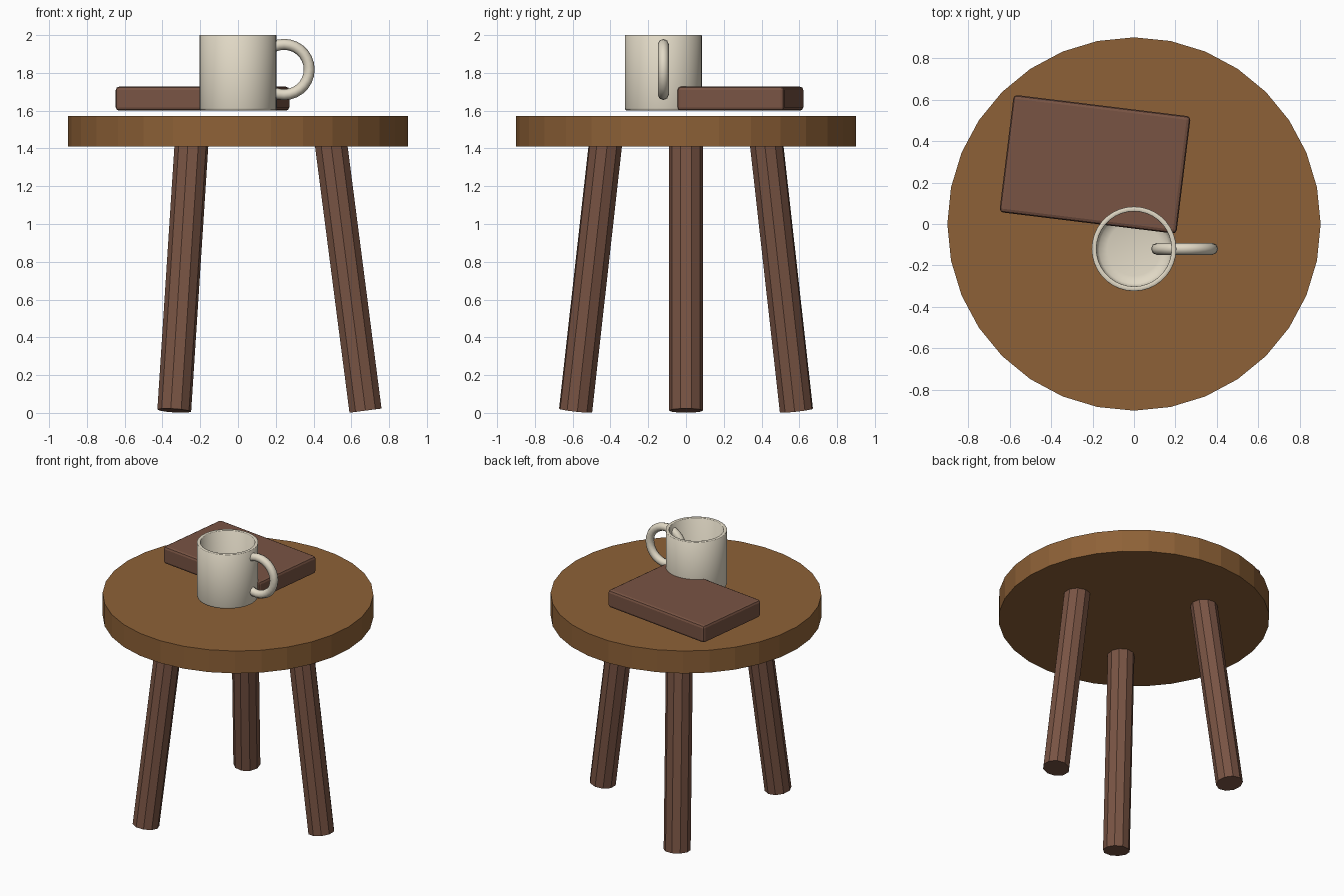
import bpy, bmesh, math
from mathutils import Vector, Matrix

if "Cube" in bpy.data.objects:
    bpy.data.objects.remove(bpy.data.objects["Cube"])


def material(name, rgb):
    m = bpy.data.materials.new(name)
    m.diffuse_color = (*rgb, 1)
    m.use_nodes = True
    m.node_tree.nodes["Principled BSDF"].inputs["Base Color"].default_value = m.diffuse_color
    return m


OAK = material("oak brown", (0.27, 0.12, 0.038))
DARK = material("dark brown", (0.19, 0.088, 0.057))
CREAM = material("cream", (0.75, 0.69, 0.56))


def finish(name, mat, smooth=None):
    ob = bpy.context.object
    ob.name = name
    ob.data.materials.append(mat)
    if smooth:
        bpy.ops.object.shade_smooth_by_angle(angle=math.radians(smooth))
    return ob


# Round table top
bpy.ops.mesh.primitive_cylinder_add(vertices=32, radius=0.9, depth=0.164, location=(0, 0, 1.491))
finish("table_top", OAK)

# Three splayed legs
for i in range(3):
    a = i * math.tau / 3
    d = Vector((math.cos(a), math.sin(a), 0))
    foot = d * 0.675 + Vector((0, 0, 0.012))
    head = d * 0.489 + Vector((0, 0, 1.45))
    tilt = math.atan2(0.186, 1.438)
    bpy.ops.mesh.primitive_cylinder_add(vertices=10, radius=0.09, depth=(head - foot).length)
    leg = finish(f"leg_{i + 1}", DARK)
    leg.matrix_world = (Matrix.Translation((foot + head) / 2)
                        @ Matrix.Rotation(a, 4, 'Z') @ Matrix.Rotation(-tilt, 4, 'Y'))

# Book with softened edges
bpy.ops.mesh.primitive_cube_add(size=1, location=(-0.188, 0.288, 1.6635), rotation=(0, 0, math.radians(-7)))
book = finish("book", DARK)
book.data.transform(Matrix.Diagonal((0.86, 0.57, 0.127, 1)))
bev = book.modifiers.new("soft_edges", 'BEVEL')
bev.width = 0.018
bev.segments = 2

# Mug body, a turned profile
profile = [(0, 1.6), (0.192, 1.6), (0.201, 1.604), (0.204, 1.613), (0.204, 1.998),
           (0.202, 2.0), (0.183, 2.0), (0.181, 1.998), (0.181, 1.655),
           (0.168, 1.635), (0.13, 1.625), (0, 1.622)]
bm = bmesh.new()
pts = [bm.verts.new((r, 0, z)) for r, z in profile]
edges = [bm.edges.new(p) for p in zip(pts, pts[1:])]
bmesh.ops.spin(bm, geom=pts + edges, cent=(0, 0, 0), axis=(0, 0, 1), angle=math.tau, steps=36)
bmesh.ops.remove_doubles(bm, verts=bm.verts, dist=0.0005)
bmesh.ops.recalc_face_normals(bm, faces=bm.faces)
me = bpy.data.meshes.new("mug")
bm.to_mesh(me)
bm.free()
mug = bpy.data.objects.new("mug", me)
mug.location = (0, -0.12, 0)
bpy.context.collection.objects.link(mug)
bpy.ops.object.select_all(action='DESELECT')
mug.select_set(True)
bpy.context.view_layer.objects.active = mug
finish("mug", CREAM, 50)

# Mug handle, a full ring that passes through the wall
bpy.ops.mesh.primitive_torus_add(major_segments=28, minor_segments=8, major_radius=0.133,
                                 minor_radius=0.029, location=(0.244, -0.12, 1.818),
                                 rotation=(math.pi / 2, 0, 0))
finish("mug_handle", CREAM, 60)
